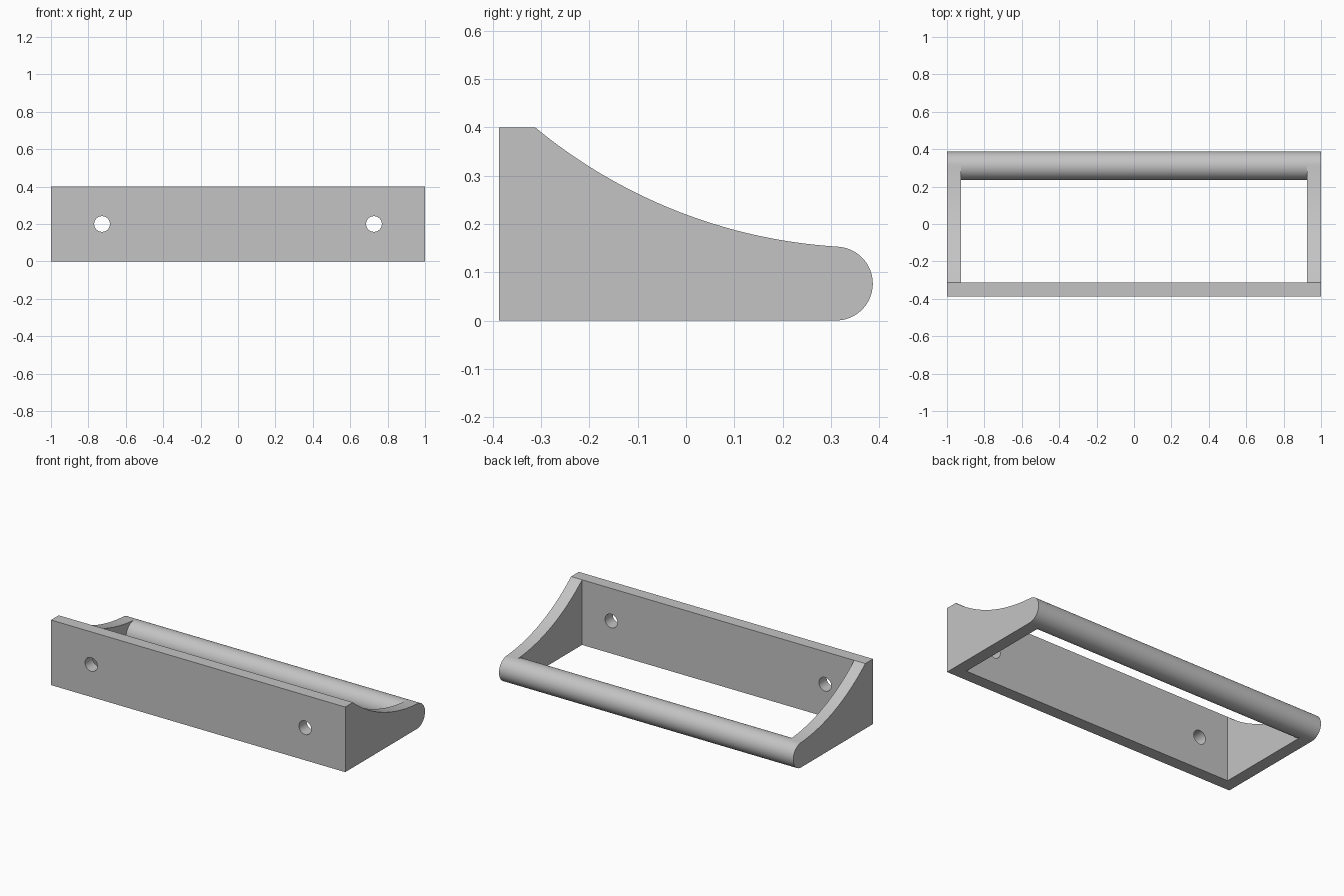
import bpy, bmesh, math

cube = bpy.data.objects.get("Cube")
if cube:
    bpy.data.objects.remove(cube, do_unlink=True)

GREY = (0.55, 0.55, 0.55, 1)
grey = bpy.data.materials.new("plain_grey")
grey.use_nodes = True
grey.diffuse_color = GREY
grey.node_tree.nodes["Principled BSDF"].inputs["Base Color"].default_value = GREY

HALF_W, WALL = 1.0, 0.075            # half width and thickness of the panels
FRONT, SEAM, TOP = -0.387, -0.312, 0.4
ROD_R, ROD_Y = 0.0765, 0.3105


def prism(name, profile, x0, x1):
    """Extrude a closed (y, z) profile along x."""
    bm = bmesh.new()
    face = bm.faces.new([bm.verts.new((x0, y, z)) for y, z in profile])
    side = bmesh.ops.extrude_face_region(bm, geom=[face])["geom"]
    moved = [v for v in side if isinstance(v, bmesh.types.BMVert)]
    bmesh.ops.translate(bm, verts=moved, vec=(x1 - x0, 0, 0))
    bmesh.ops.recalc_face_normals(bm, faces=bm.faces[:])
    mesh = bpy.data.meshes.new(name)
    bm.to_mesh(mesh)
    bm.free()
    obj = bpy.data.objects.new(name, mesh)
    bpy.context.collection.objects.link(obj)
    mesh.materials.append(grey)
    return obj


def smooth(obj):
    bpy.ops.object.select_all(action="DESELECT")
    obj.select_set(True)
    bpy.context.view_layer.objects.active = obj
    bpy.ops.object.shade_smooth_by_angle(angle=math.radians(30))


def arc(cy, cz, r, a0, a1, n):
    angles = [a0 + (a1 - a0) * i / n for i in range(n + 1)]
    return [(cy + r * math.cos(a), cz + r * math.sin(a)) for a in angles]


# Mounting plate with two screw holes
plate = prism("mounting_plate",
              [(FRONT, 0), (SEAM, 0), (SEAM, TOP), (FRONT, TOP)], -HALF_W, HALF_W)
for x in (-0.727, 0.727):
    bpy.ops.mesh.primitive_cylinder_add(
        vertices=48, radius=0.042, depth=0.3,
        location=(x, (FRONT + SEAM) / 2, TOP / 2), rotation=(math.pi / 2, 0, 0))
    cutter = bpy.context.object
    cutter.name = "screw_hole_cutter"
    cutter.data.materials.append(grey)
    cut = plate.modifiers.new("screw_hole", "BOOLEAN")
    cut.operation, cut.solver, cut.object = "DIFFERENCE", "EXACT", cutter
    bpy.context.view_layer.objects.active = plate
    bpy.ops.object.modifier_apply(modifier=cut.name)
    bpy.data.objects.remove(cutter, do_unlink=True)
smooth(plate)

# Side brackets: concave sweep on top, rounded nose at the far end
CY, CZ, R = 0.381, 1.241, 1.09
start = math.atan2(TOP - CZ, SEAM - CY)
end = math.atan2(0.153 - CZ, 0.314 - CY)
sweep = arc(CY, CZ, R, start, end, 32)
sweep[0] = (SEAM, TOP)
nose = arc(ROD_Y, ROD_R, ROD_R, math.radians(85), -math.pi / 2, 32)
profile = [(SEAM, 0)] + sweep + nose
for name, side in (("right_bracket", -1), ("left_bracket", 1)):
    smooth(prism(name, profile, side * (HALF_W - WALL), side * HALF_W))

# Round rail between the brackets
rail = arc(ROD_Y, ROD_R, ROD_R, 0, 2 * math.pi, 64)[:-1]
smooth(prism("rail", rail, -(HALF_W - WALL), HALF_W - WALL))
